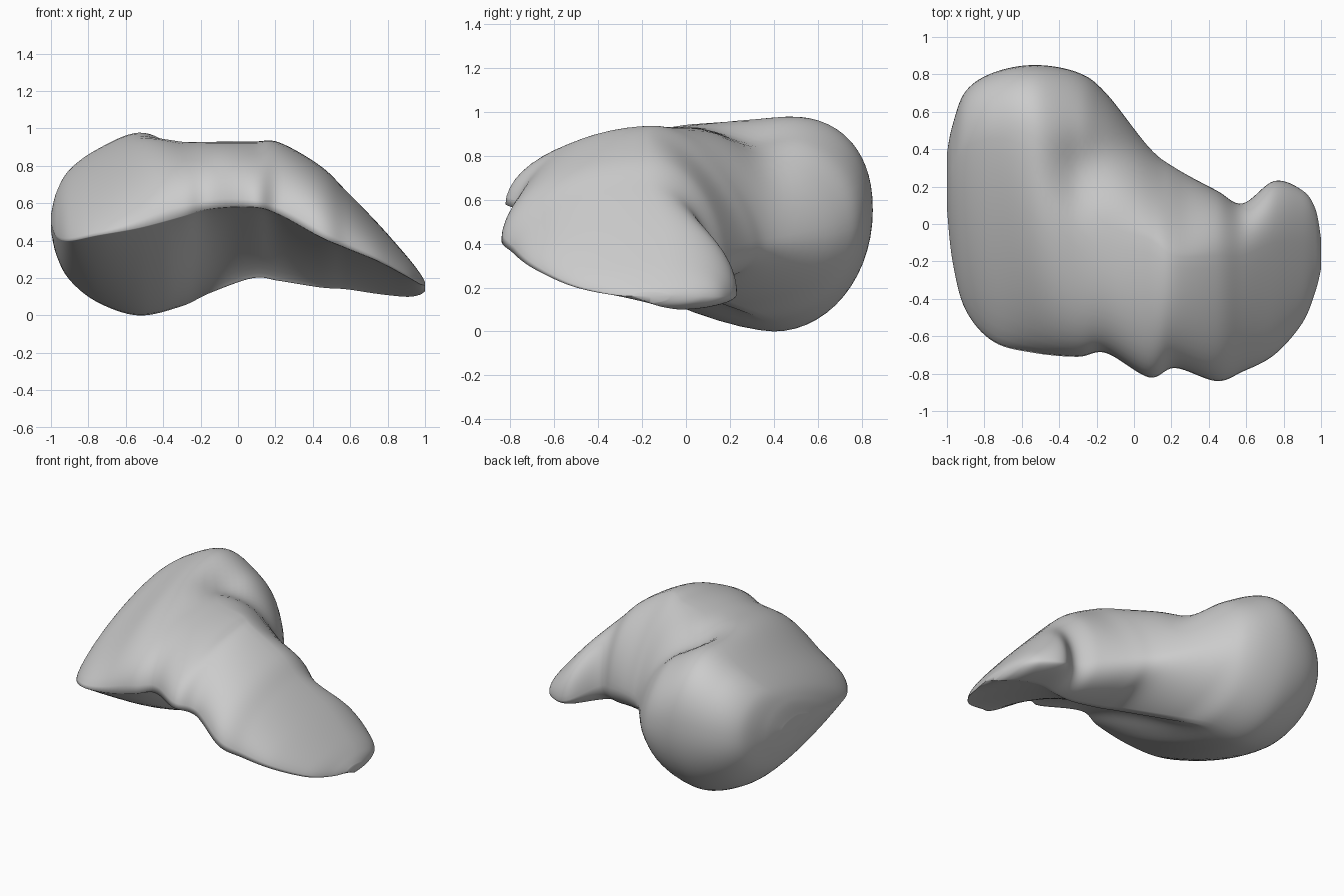
import bpy, bmesh, math

if "Cube" in bpy.data.objects:
    bpy.data.objects.remove(bpy.data.objects["Cube"])

# Section stations along x: front edge, crest, back and belly points, each as (y, z)
STATIONS = [
    (-1.00, 0.08, .49, 0.22, .54, 0.38, .50, 0.22, .45),
    (-0.97, -.20, .42, 0.30, .66, 0.53, .50, 0.25, .32),
    (-0.90, -.46, .40, 0.44, .78, 0.71, .52, 0.30, .19),
    (-0.75, -.63, .43, 0.50, .89, 0.81, .54, 0.36, .07),
    (-0.53, -.69, .47, 0.46, .98, 0.85, .55, 0.40, .00),
    (-0.30, -.71, .53, 0.20, .94, 0.81, .50, 0.36, .05),
    (-0.15, -.69, .57, 0.00, .93, 0.70, .45, 0.18, .12),
    (0.08, -.82, .58, -.08, .93, 0.41, .40, -.05, .20),
    (0.22, -.77, .54, -.17, .925, 0.30, .38, -.08, .185),
    (0.44, -.84, .42, -.17, .80, 0.18, .33, -.08, .15),
    (0.58, -.79, .36, -.17, .665, 0.11, .28, -.06, .14),
    (0.75, -.70, .29, -.10, .49, 0.23, .18, 0.00, .115),
    (0.90, -.53, .21, -.10, .32, 0.18, .16, -.02, .10),
    (0.97, -.36, .17, -.12, .23, 0.08, .16, -.10, .11),
    (1.00, -.24, .16, -.17, .18, -.08, .16, -.17, .13),
]
STEPS, ARC = 8, 14


def spline(a, b, c, d, t):
    return [0.5 * (2 * q + (r - p) * t + (2 * p - 5 * q + 4 * r - s) * t * t
                   + (3 * q - p - 3 * r + s) * t ** 3)
            for p, q, r, s in zip(a, b, c, d)]


def blend(x, lo, hi, x0, x1):
    t = min(1, max(0, (x - x0) / (x1 - x0)))
    return lo + (hi - lo) * t * t * (3 - 2 * t)


def bump(x, y, cx, cy, rx, ry):
    return math.exp(-((x - cx) / rx) ** 2 - ((y - cy) / ry) ** 2)


def arc(side, pole, ey, ez, from_side):
    """Superellipse quarter between a side point and a crest or belly point."""
    pts = []
    for i in range(ARC):
        a = math.pi / 2 * i / ARC
        if not from_side:
            a = math.pi / 2 - a
        c, s = max(0, math.cos(a)) ** ey, max(0, math.sin(a)) ** ez
        pts.append((pole[0] + (side[0] - pole[0]) * c,
                    side[1] + (pole[1] - side[1]) * s))
    return pts


def section(row):
    x, front, crest, back, belly = row[0], row[1:3], row[3:5], row[5:7], row[7:9]
    # Hollow underside in the middle, rounded belly on the large lobe
    under_y = blend(x, 1.3, 2.4, -0.4, 0.0) - blend(x, 0, 0.3, 0.4, 0.8)
    under_z = blend(x, 2.0, 2.6, -0.4, 0.0) - blend(x, 0, 0.3, 0.4, 0.8)
    rear = blend(x, 0.88, 1.3, -0.35, 0.1) - blend(x, 0, 0.3, 0.25, 0.55)
    top = blend(x, 1.5, 0.92, -0.8, -0.3) + blend(x, 0, 0.13, -0.1, 0.15)
    pts = (arc(front, crest, top, top, True)
           + arc(back, crest, rear, rear, False)
           + arc(back, belly, 1.0, 1.0, True)
           + arc(front, belly, under_y, under_z, False))
    out = []
    for i, (y, z) in enumerate(pts):
        if i < 2 * ARC:
            # Folds on the upper surface
            fade = math.sin(math.pi * i / (2 * ARC))
            z -= fade * (0.07 * bump(x, y, -0.28, 0.30, 0.16, 0.17)
                         + 0.06 * bump(x, y, -0.05, 0.38, 0.17, 0.15))
        out.append((x, y, z))
    return out


# Lofted organ body
rows = []
last = len(STATIONS) - 1
for k in range(last):
    quad = [STATIONS[min(last, max(0, k + o))] for o in (-1, 0, 1, 2)]
    rows += [spline(*quad, j / STEPS) for j in range(STEPS)]
rows.append(list(STATIONS[-1]))

bm = bmesh.new()
rings = [[bm.verts.new(p) for p in section(r)] for r in rows]
n = len(rings[0])
for a, b in zip(rings, rings[1:]):
    for i in range(n):
        bm.faces.new((a[i], a[(i + 1) % n], b[(i + 1) % n], b[i]))

# Rounded end caps
for ring in (rings[0], rings[-1]):
    mid = bm.verts.new([sum(v.co[c] for v in ring) / n for c in range(3)])
    for i in range(n):
        bm.faces.new((ring[i], ring[(i + 1) % n], mid))
bmesh.ops.recalc_face_normals(bm, faces=bm.faces[:])
for f in bm.faces:
    f.smooth = True

mesh = bpy.data.meshes.new("organ_body")
bm.to_mesh(mesh)
bm.free()
body = bpy.data.objects.new("organ_body", mesh)
bpy.context.collection.objects.link(body)
